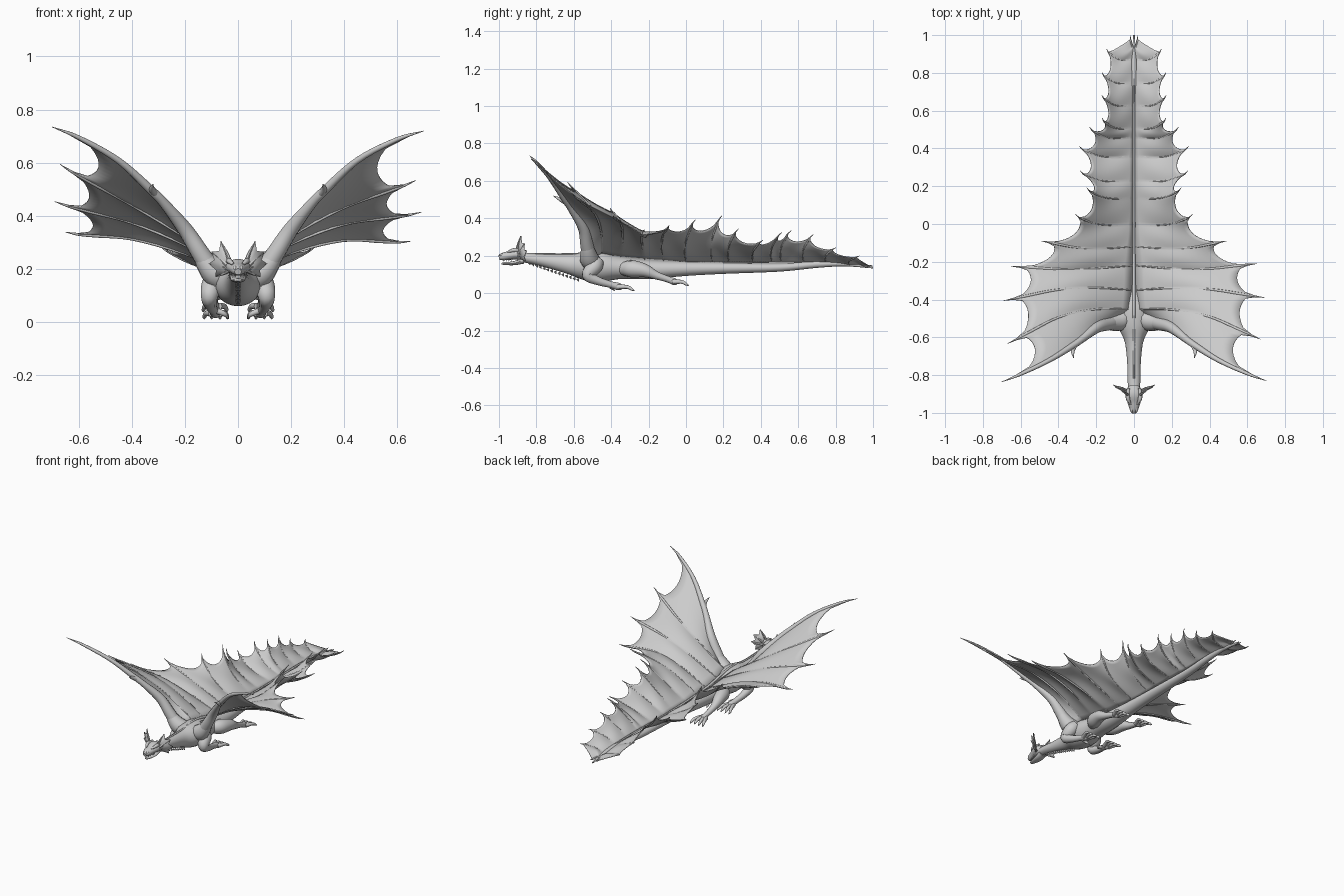
import bpy, bmesh, math
from mathutils import Vector

cube = bpy.data.objects.get("Cube")
if cube:
    bpy.data.objects.remove(cube)

hide = bpy.data.materials.new("grey_hide")
hide.use_nodes = True
COLOUR = (0.6, 0.6, 0.6, 1)
hide.diffuse_color = COLOUR
hide.node_tree.nodes["Principled BSDF"].inputs["Base Color"].default_value = COLOUR


def finish(bm, name, mirror=False):
    bmesh.ops.recalc_face_normals(bm, faces=bm.faces)
    me = bpy.data.meshes.new(name)
    bm.to_mesh(me)
    bm.free()
    me.materials.append(hide)
    ob = bpy.data.objects.new(name, me)
    bpy.context.collection.objects.link(ob)
    bpy.ops.object.select_all(action='DESELECT')
    ob.select_set(True)
    bpy.context.view_layer.objects.active = ob
    bpy.ops.object.shade_smooth_by_angle(angle=math.radians(50))
    if mirror:
        ob.modifiers.new("mirror", 'MIRROR').use_mirror_merge = False
    return ob


def spline(pts, n):
    """Smooth curve through tuples of any length, n steps per span."""
    P = [Vector(p) for p in pts]
    P = [P[0] * 2 - P[1]] + P + [P[-1] * 2 - P[-2]]
    out = []
    for i in range(1, len(P) - 2):
        a, b, c, d = P[i - 1:i + 3]
        for k in range(n):
            t = k / n
            out.append((b * 2 + (c - a) * t + (a * 2 - b * 5 + c * 4 - d) * t ** 2
                        + (b * 3 - a - c * 3 + d) * t ** 3) / 2)
    return out + [P[-2]]


def tube(bm, pts, sides=12, n=5):
    """Tapered tube; points are (x, y, z, radius) or (x, y, z, half width, half height)."""
    path = spline([p if len(p) == 5 else (*p, p[3]) for p in pts], n)
    rings, side = [], None
    for i, p in enumerate(path):
        ahead, behind = path[min(i + 1, len(path) - 1)], path[max(i - 1, 0)]
        t = Vector((ahead - behind)[:3]).normalized()
        if side is None:
            side = t.cross(Vector((0, 0.1, 1)))
        side = (side - t * side.dot(t)).normalized()
        up = side.cross(t)
        rings.append([bm.verts.new(Vector(p[:3])
                      + side * math.cos(a) * max(p[3], 0.001)
                      + up * math.sin(a) * max(p[4], 0.001))
                      for a in (math.tau * k / sides for k in range(sides))])
    for r, q in zip(rings, rings[1:]):
        for k in range(sides):
            bm.faces.new((r[k], r[k - 1], q[k - 1], q[k]))
    bm.faces.new(rings[0])
    bm.faces.new(rings[-1])


def tubes(name, paths, mirror=False, sides=12):
    bm = bmesh.new()
    for pts in paths:
        tube(bm, pts, sides)
    return finish(bm, name, mirror)


# Body from neck to tail tip: (y, bottom, top, half width)
sections = [(-0.9, .17, .22, .03), (-.82, .155, .212, .034), (-.72, .13, .207, .037),
            (-.62, .10, .208, .05), (-.54, .07, .22, .085), (-.45, .06, .22, .088),
            (-.35, .075, .195, .072), (-.2, .075, .177, .058), (0, .092, .168, .042),
            (.2, .103, .163, .035), (.5, .115, .158, .027), (.7, .135, .172, .02),
            (.85, .143, .168, .014), (1, .132, .142, .004)]
tubes("body", [[(0, y, (a + b) / 2, w, (b - a) / 2) for y, a, b, w in sections]], sides=24)

# Head, with open lower jaw
tubes("head", [[(0, -.86, .2, .03, .03), (0, -.9, .208, .046, .03), (0, -.94, .202, .036, .024),
                (0, -.98, .195, .023, .02), (0, -1, .19, .013, .012)]], sides=16)
tubes("lower_jaw", [[(0, -.87, .175, .03, .018), (0, -.92, .16, .027, .011),
                     (0, -.975, .158, .014, .007), (0, -.985, .16, .004, .004)]])
tubes("brow_ridges", [[(.03, -.87, .228, .008), (.033, -.92, .23, .011), (.018, -.955, .218, .005)],
                      [(.01, -.97, .208, .008), (.012, -.99, .204, .007), (.01, -.998, .198, .002)]], True, 8)
tubes("teeth", [[(.022 - .004 * i, -.93 - .015 * i, .19, .004), (.022 - .004 * i, -.932 - .015 * i, .168, .001)]
                for i in range(4)], True, 6)

# Cheek frill: webbed fan of spines on each side of the head
FRILL = [(.065, -.885, .305), (.1, -.865, .265), (.11, -.855, .22), (.085, -.86, .17)]
tubes("frill_spines", [[(.025, -.91, .2, .009), (x * .6, y - .015, .2 + (z - .2) * .5, .007), (x, y, z, .001)]
                       for x, y, z in FRILL], True, 6)
bm = bmesh.new()
root = Vector((.025, -.905, .2))
rim = []
for i, f in enumerate(FRILL):
    rim.append(Vector(f))
    if i < 3:
        rim.append(((Vector(f) + Vector(FRILL[i + 1])) / 2).lerp(root, .2))
rim = [bm.verts.new(v) for v in rim]
hub = bm.verts.new(root)
for a, b in zip(rim, rim[1:]):
    bm.faces.new((hub, a, b))
finish(bm, "frill_web", True).modifiers.new("thickness", 'SOLIDIFY').thickness = .005

# Throat spikes and back ridge
tubes("throat_spikes", [[(0, -.84 + i * .02, .165 - i * .0068, .01),
                         (0, -.833 + i * .02, .15 - i * .0068, .002)] for i in range(14)], sides=6)
tubes("back_ridge", [[(0, -.84, .209, .005), (0, -.6, .208, .006), (0, -.45, .219, .008),
                      (0, -.2, .178, .008), (0, .2, .164, .007), (0, .7, .172, .005), (0, .98, .143, .002)]], sides=8)


# Legs and clawed feet
def toes(x, y, z, reach, drop):
    return [[(x + .35 * s, y, z, .013), (x + .8 * s, y + reach * .55, z, .01),
             (x + s, y + reach * .85, z - drop * .6, .007), (x + s, y + reach, z - drop, .001)]
            for s in (-.045, -.017, .014, .042)]


tubes("front_legs", [[(.07, -.47, .17, .035), (.095, -.49, .14, .042), (.108, -.525, .095, .032),
                      (.104, -.47, .065, .023), (.092, -.4, .045, .018), (.085, -.36, .035, .02),
                      (.085, -.34, .03, .012)],
                     [(.085, -.4, .045, .012), (.05, -.4, .03, .009), (.035, -.38, .012, .001)]]
      + toes(.085, -.365, .033, .09, .022), True)
tubes("hind_legs", [[(.04, -.34, .13, .035), (.07, -.29, .13, .046), (.09, -.22, .12, .036),
                     (.095, -.16, .095, .022), (.092, -.1, .075, .017), (.088, -.06, .06, .018),
                     (.088, -.045, .055, .01)]]
      + toes(.088, -.07, .06, .085, .022), True)

# Wing ribs: root, middle, tip, rib radius; the tip differs a little per side
RIBS = [((.07, -.51, .15), (.31, -.635, .48), (.70, -.83, .72), .019),
        ((.02, -.45, .205), (.33, -.47, .40), (.67, -.61, .53), .007),
        ((.01, -.35, .19), (.33, -.34, .35), (.69, -.39, .41), .007),
        ((.008, -.22, .178), (.33, -.24, .30), (.65, -.21, .30), .007),
        ((.006, -.12, .174), (.25, -.13, .29), (.49, -.09, .36), .006)]
# Tail fin ribs run straight out of the spine: tip x, y, z
for x, y, z in [(.31, .04, .39), (.25, .18, .41), (.285, .27, .34), (.29, .40, .28), (.235, .5, .32),
                (.17, .55, .33), (.17, .67, .31), (.17, .79, .24), (.145, .915, .195), (.02, .985, .145)]:
    base = .165 if y < .9 else .152
    RIBS.append(((.004, y - .04, base), (x * .55, y - .045, base + (z - base) * .42), (x, y, z), .005))
LIFT = [.015, .06, .04, .035]
# Depth of the scallop in each span; later spans use the last value
DEPTH = [.1, .08, .09, .14, .19]
COLS, ROWS = 10, 12


def rib_curve(i, side):
    a, m, b, r = RIBS[i]
    dz = LIFT[i] if side < 0 and i < len(LIFT) else 0
    pts = [a, m, Vector(b) + Vector((0, -dz * .4, dz))]
    if i == 0:  # the arm bends at shoulder, elbow and wrist
        pts = [a, (.13, -.528, .24), (.2, -.55, .35), m, (.5, -.75, .645), pts[2]]
    pts = [Vector((side * p[0], p[1], p[2])) for p in pts]
    return spline(pts, 20 * (1 if i == 0 else 2)), r


def at(curve, t):
    f = t * (len(curve) - 1)
    k = min(int(f), len(curve) - 2)
    return curve[k].lerp(curve[k + 1], f - k)


for side, label in ((1, "left"), (-1, "right")):
    curves = [rib_curve(i, side) for i in range(len(RIBS))]
    last = len(curves) - 2
    # Membrane with a scalloped rim, sagging a little between ribs
    bm = bmesh.new()
    grid = []
    for i in range(last + 1):
        depth = .05 if i == last else DEPTH[min(i, len(DEPTH) - 1)]
        for k in range(COLS + (i == last)):
            s = k / COLS
            bow = max(math.sin(math.pi * s), 0)
            edge = .95 - depth * bow ** .5 - (.04 if 0 < s < 1 and i < 4 else 0)
            row = []
            for j in range(ROWS + 1):
                t = edge * j / ROWS
                p = at(curves[i][0], t).lerp(at(curves[i + 1][0], t), s)
                p.z += .012 * bow * math.sin(math.pi * j / ROWS)
                row.append(bm.verts.new(p))
            grid.append(row)
    for r, q in zip(grid, grid[1:]):
        for j in range(ROWS):
            bm.faces.new((r[j], r[j + 1], q[j + 1], q[j]))
    web = finish(bm, label + "_wing_membrane").modifiers.new("thickness", 'SOLIDIFY')
    web.thickness, web.offset = .005, 0
    # Bony ribs ending in hooked spikes
    paths = []
    for i, (c, r) in enumerate(curves[1:]):
        hook = Vector((0, .012 if i > 3 else 0, .004))
        paths.append([(*at(c, t), r * w) for t, w in ((0, .5), (.3, .8), (.6, .9), (.82, 1.1), (.92, .8))]
                     + [(*(at(c, 1) + hook), .001)])
    tubes(label + "_wing_ribs", paths, sides=8)
    # Arm along the leading edge, with a thumb claw at the wrist
    arm, r = curves[0]
    wrist = at(arm, .6)
    tubes(label + "_wing_arm",
          [[(*at(arm, t), r * w) for t, w in ((0, 2), (.12, 2), (.25, 1.8), (.4, 1.5), (.55, 1),
                                             (.62, .9), (.75, .65), (.9, .45), (1, .05))],
           [(*wrist, .014), (*(wrist + Vector((side * .014, -.035, .02))), .011),
            (*(wrist + Vector((side * .01, -.075, .04))), .001)]])
    # Shoulder muscle joining arm and chest
    tubes(label + "_shoulder", [[(side * .03, -.49, .16, .045), (side * .08, -.515, .18, .052),
                                 (side * .125, -.525, .23, .038), (side * .16, -.53, .29, .02)]])
